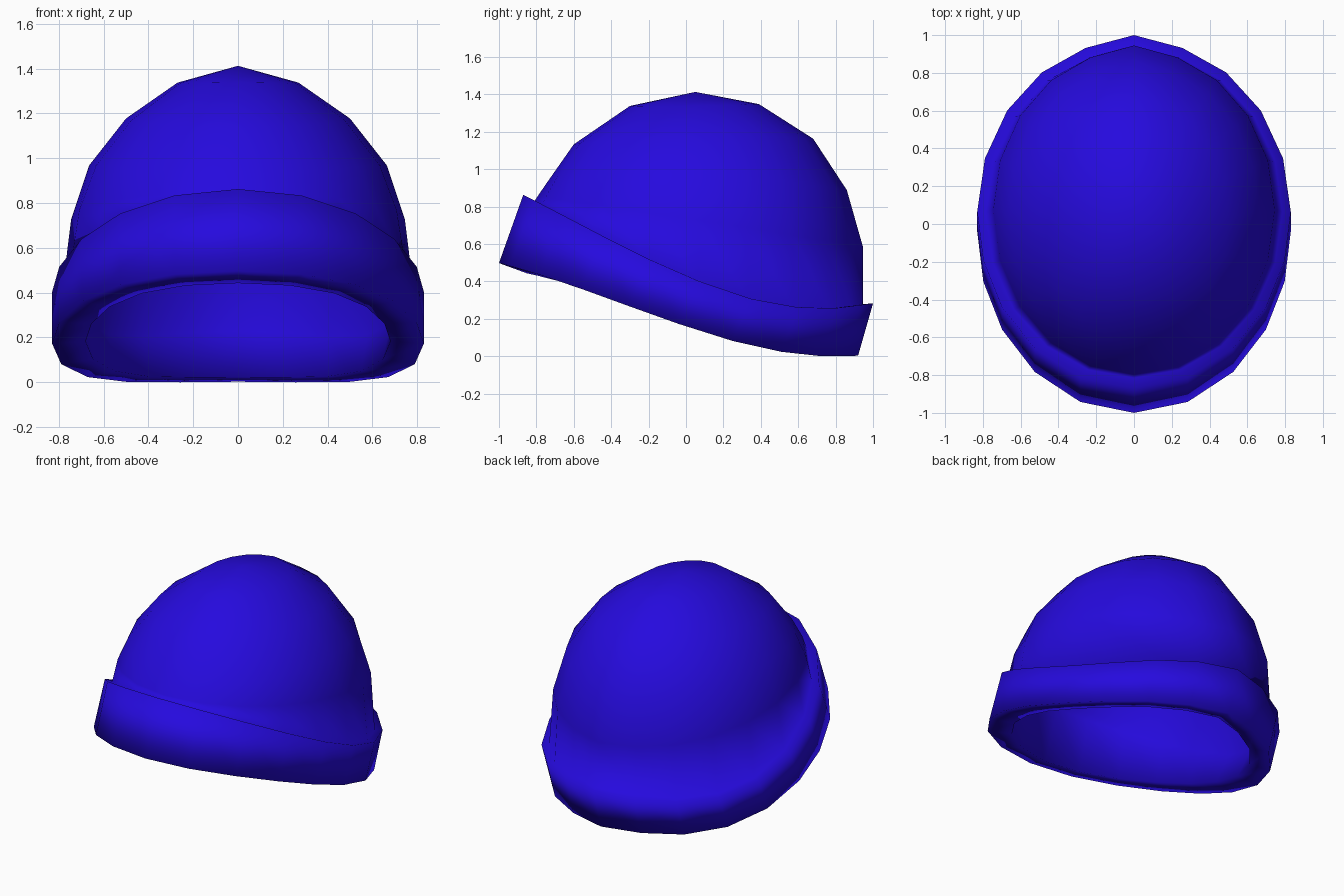
import bpy, bmesh, math

if "Cube" in bpy.data.objects:
    bpy.data.objects.remove(bpy.data.objects["Cube"])

SEGS = 20

# Rings: centre y, radius y, radius x, z at front, z at side, z at back, cubic tilt
dome = [
    (0.045, 0.345, 0.27, 1.345, 1.345, 1.355, 0),
    (0.04, 0.64, 0.50, 1.14, 1.185, 1.17, 0),
    (0.06, 0.80, 0.665, 0.94, 0.975, 0.895, 0),
    (0.075, 0.87, 0.745, 0.86, 0.735, 0.595, 0),
    (0.065, 0.88, 0.785, 0.83, 0.41, 0.285, -0.08),
]
cuff = [
    (0.065, 0.935, 0.83, 0.87, 0.41, 0.29, -0.08),
    (-0.04, 0.96, 0.83, 0.505, 0.18, 0.01, -0.08),
    (-0.02, 0.83, 0.68, 0.45, 0.19, 0.03, -0.07),
]
# Lining follows the dome, set in by the thickness of the wool
lining = [(cy, ry - 0.07, rx - 0.07, zf - 0.05, zs - 0.05, zb - 0.05, e)
          for cy, ry, rx, zf, zs, zb, e in reversed(dome)]


def add_ring(bm, ring, shift=0.0):
    cy, ry, rx, zf, zs, zb, e = ring
    verts = []
    for i in range(SEGS):
        t = 2 * math.pi * i / SEGS
        c, s = math.cos(t), math.sin(t)
        if c > 0:                       # front is a little fuller
            a = t + shift * math.sin(2 * t)
            c, s = math.cos(a), math.sin(a)
        z = zs + (zf - zb) / 2 * c + ((zf + zb) / 2 - zs) * c * c + e * (c ** 3 - c)
        if c < 0 and i != SEGS // 2:    # tip at the back is pointed
            c *= 0.975
        verts.append(bm.verts.new((rx * s, cy - ry * c, z)))
    return verts


bm = bmesh.new()
rings = [add_ring(bm, r, 0.06 if r in cuff else 0.0) for r in dome + cuff + lining]
for a, b in zip(rings, rings[1:]):
    for i in range(SEGS):
        j = (i + 1) % SEGS
        bm.faces.new((a[i], a[j], b[j], b[i]))

# Crown caps, outside and inside
for ring, z in ((rings[0], 1.42), (rings[-1], 1.36)):
    tip = bm.verts.new((0, 0.05, z))
    for i in range(SEGS):
        bm.faces.new((ring[i], ring[(i + 1) % SEGS], tip))

bmesh.ops.recalc_face_normals(bm, faces=bm.faces)
for f in bm.faces:
    f.smooth = True

# Knit cap with folded cuff
mesh = bpy.data.meshes.new("knit_cap")
bm.to_mesh(mesh)
bm.free()
cap = bpy.data.objects.new("knit_cap", mesh)
bpy.context.collection.objects.link(cap)
cap.location.z = -min(v.co.z for v in mesh.vertices)

mat = bpy.data.materials.new("blue_wool")
mat.diffuse_color = (0.019, 0.003, 0.73, 1)
mat.use_nodes = True
mat.node_tree.nodes["Principled BSDF"].inputs["Base Color"].default_value = mat.diffuse_color
mesh.materials.append(mat)
